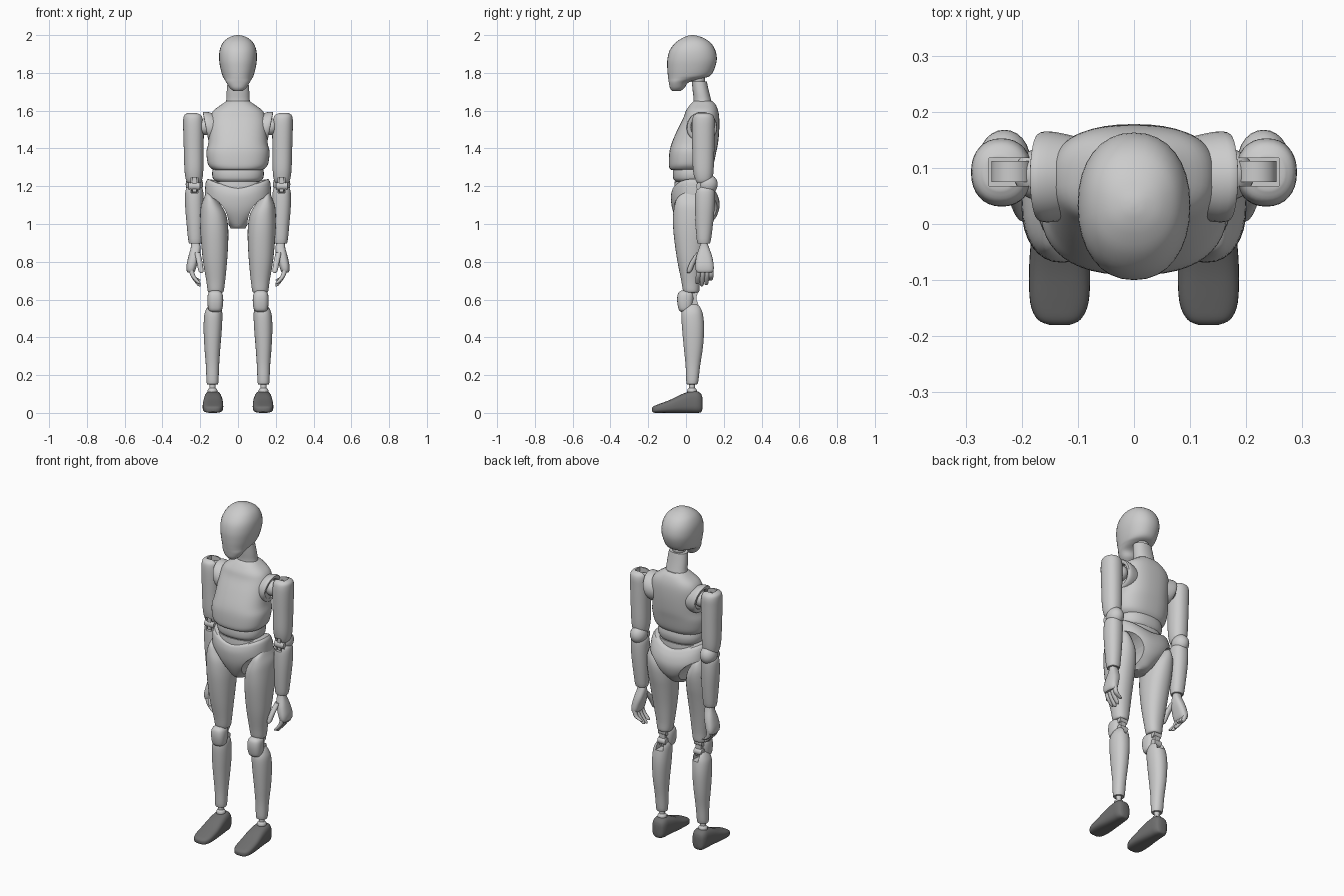
import bpy, bmesh
from math import cos, sin, pi, radians
from mathutils import Matrix


def finish(name, bm, mirror):
    bmesh.ops.recalc_face_normals(bm, faces=bm.faces)
    me = bpy.data.meshes.new(name)
    bm.to_mesh(me)
    bm.free()
    ob = bpy.data.objects.new(name, me)
    bpy.context.collection.objects.link(ob)
    if mirror:
        mirrored.append(ob)
    return ob


def spline(p, u):
    """Catmull-Rom value through the ring list at u."""
    i = min(int(u), len(p) - 2)
    t = u - i
    a, b, c, d = p[max(i - 1, 0)], p[i], p[i + 1], p[min(i + 2, len(p) - 1)]
    return [y + t * ((z - x) / 2 + t * (x - 2.5 * y + 2 * z - w / 2 + t * (1.5 * (y - z) + (w - x) / 2)))
            for x, y, z, w in zip(a, b, c, d)]


def loft(name, rings, axis='Z', power=2.2, steps=4, seg=32, tilt=0, lift=0, mirror=False):
    """Skin rings (t, a0, a1, b0, b1) of superellipses stacked along an axis."""
    bm = bmesh.new()
    place = {'Z': lambda a, b, t: (a, b, t), 'Y': lambda a, b, t: (a, t, b), 'X': lambda a, b, t: (t, a, b)}[axis]
    n = (len(rings) - 1) * steps
    loops, mids = [], []
    for k in range(n + 1):
        t, a0, a1, b0, b1 = spline(rings, k / steps)
        loop = []
        for j in range(seg):
            c, s = cos(2 * pi * j / seg), sin(2 * pi * j / seg)
            ca = abs(c) ** (2 / power) * (1 if c > 0 else -1)
            sb = abs(s) ** (2 / power) * (1 if s > 0 else -1)
            b_off = sb * (b1 - b0) / 2
            tt = t + tilt * b_off + lift * k / n * abs(ca) ** 1.5
            loop.append(bm.verts.new(place((a0 + a1) / 2 + ca * (a1 - a0) / 2, (b0 + b1) / 2 + b_off, tt)))
        loops.append(loop)
        mids.append(place((a0 + a1) / 2, (b0 + b1) / 2, t + lift * k / n * 0.5))
    for p, q in zip(loops, loops[1:]):
        for j in range(seg):
            bm.faces.new((p[j], p[(j + 1) % seg], q[(j + 1) % seg], q[j]))
    for loop, m in ((loops[0], mids[0]), (loops[-1], mids[-1])):
        v = bm.verts.new(m)
        for j in range(seg):
            bm.faces.new((loop[j], loop[(j + 1) % seg], v))
    return finish(name, bm, mirror)


def ball(name, loc, radii, mirror=True):
    bm = bmesh.new()
    bmesh.ops.create_uvsphere(bm, u_segments=24, v_segments=16, radius=1,
                              matrix=Matrix.Translation(loc) @ Matrix.Diagonal((*radii, 1)))
    return finish(name, bm, mirror)


def box(name, lo, hi, mirror=True):
    bm = bmesh.new()
    mid = [(a + b) / 2 for a, b in zip(lo, hi)]
    size = [b - a for a, b in zip(lo, hi)]
    bmesh.ops.create_cube(bm, size=1, matrix=Matrix.Translation(mid) @ Matrix.Diagonal((*size, 1)))
    return finish(name, bm, mirror)


def rod(name, axis, t0, t1, a, b, r, mirror=True):
    return loft(name, [(t, a - r, a + r, b - r, b + r) for t in (t0, t1)], axis, 2, 1, 40, mirror=mirror)


def cut(ob, cutter):
    m = ob.modifiers.new("cut", 'BOOLEAN')
    m.operation, m.solver, m.object = 'DIFFERENCE', 'EXACT', cutter
    bpy.context.view_layer.objects.active = ob
    bpy.ops.object.modifier_apply(modifier=m.name)
    bpy.data.objects.remove(cutter)


def sym(rows):
    return [(z, -x, x, y0, y1) for z, x, y0, y1 in rows]


mirrored = []

# Head and neck
loft("head", sym([(1.703, .022, -.072, -.03), (1.72, .043, -.085, -.008), (1.75, .062, -.091, .015),
                  (1.77, .074, -.094, .085), (1.785, .082, -.096, .128), (1.82, .092, -.099, .15),
                  (1.87, .1, -.099, .163), (1.92, .097, -.086, .155), (1.96, .08, -.055, .13),
                  (1.985, .052, -.018, .092), (1.997, .022, .012, .056), (2.0, .004, .03, .038)]))
loft("neck", sym([(1.6, .075, .03, .15), (1.65, .063, .04, .135), (1.7, .06, .036, .122), (1.755, .055, .03, .11)]))
ball("neck_joint", (0, .065, 1.765), (.038, .036, .036), False)

# Torso
loft("chest", sym([(1.287, .128, -.078, .125), (1.295, .143, -.087, .135), (1.32, .16, -.091, .147),
                   (1.38, .167, -.088, .16), (1.43, .157, -.075, .17), (1.5, .153, -.045, .176),
                   (1.56, .148, -.015, .176), (1.6, .13, .0, .17), (1.632, .088, .022, .157),
                   (1.65, .062, .04, .14)]), power=2.5, seg=48)
loft("upper_belly", sym([(1.225, .118, -.055, .125), (1.24, .132, -.067, .133), (1.27, .137, -.07, .137),
                         (1.31, .13, -.065, .13)]), lift=0, power=2.4)
loft("lower_belly", sym([(1.13, .125, -.055, .12), (1.18, .132, -.062, .13), (1.225, .128, -.06, .13)]), power=2.4)

# Pelvis with round leg openings
pelvis = loft("pelvis", sym([(.975, .038, -.015, .085), (.988, .05, -.032, .115), (1.03, .1, -.055, .155),
                             (1.07, .15, -.07, .173), (1.11, .173, -.078, .178), (1.15, .174, -.08, .168),
                             (1.18, .17, -.073, .15), (1.188, .16, -.065, .14)]), lift=.05, power=2.3, seg=48)
for side in (-1, 1):
    cut(pelvis, rod("leg_opening_cutter", 'Y', -.4, .4, side * .205, 1.0, .155, False))

# Legs
loft("thigh", [(.636, .085, .15, -.005, .06), (.645, .076, .16, -.015, .07), (.7, .068, .168, -.025, .075),
               (.8, .058, .185, -.045, .09), (.9, .052, .195, -.06, .11), (.98, .052, .2, -.068, .128),
               (1.05, .063, .2, -.068, .138), (1.1, .09, .195, -.06, .135), (1.14, .12, .18, -.045, .12),
               (1.165, .145, .17, -.01, .09)], mirror=True)
loft("kneecap", [(.535, .1, .142, -.025, .015), (.548, .084, .157, -.039, .03), (.595, .078, .162, -.047, .04),
                 (.632, .083, .158, -.042, .04), (.647, .1, .142, -.025, .03)], power=2.6, mirror=True)
box("knee_link", (.102, -.01, .55), (.138, .055, .66))
rod("knee_pin_upper", 'X', .095, .145, .04, .63, .02)
rod("knee_pin_lower", 'X', .095, .145, .045, .575, .02)
shin = loft("shin", [(.153, .112, .158, .012, .053), (.16, .104, .166, .002, .064), (.25, .1, .17, -.002, .075),
                     (.35, .093, .178, -.012, .09), (.45, .085, .182, -.021, .096), (.52, .083, .178, -.024, .09),
                     (.555, .087, .165, -.015, .08), (.575, .1, .15, .005, .065)], mirror=True)
cut(shin, box("knee_slot_cutter", (.1, .03, .53), (.14, .12, .65), False))
rod("ankle", 'Z', .09, .17, .135, .032, .016)
ball("ankle_joint", (.135, .032, .115), (.026, .026, .022))

# Feet
foot = loft("foot", [(-.18, .115, .15, .008, .026), (-.17, .095, .172, .001, .036), (-.14, .081, .185, 0, .048),
                     (-.08, .078, .187, 0, .071), (-.02, .081, .183, 0, .1), (.03, .086, .179, 0, .115),
                     (.06, .09, .176, 0, .114), (.08, .1, .166, .004, .1), (.087, .117, .15, .02, .08)],
            axis='Y', power=3, mirror=True)
dark = bpy.data.materials.new("dark_grey")
dark.diffuse_color = (.16, .16, .16, 1)
foot.data.materials.append(dark)

# Shoulders: tilted hollow collar and ball
loft("shoulder_collar", [(.1, .015, .155, 1.44, 1.58), (.14, .004, .164, 1.43, 1.592), (.165, .004, .164, 1.432, 1.594),
                         (.171, .012, .156, 1.44, 1.586), (.168, .025, .143, 1.453, 1.573),
                         (.145, .03, .138, 1.458, 1.568)], axis='X', power=2, steps=2, tilt=.2, mirror=True)
ball("shoulder_joint", (.172, .088, 1.515), (.042, .045, .045))
rod("shoulder_disc", 'Y', .075, .112, .218, 1.53, .036)

# Upper arms, slotted at the top and at the elbow
upper_arm = loft("upper_arm", [(1.212, .21, .255, .065, .118), (1.222, .195, .27, .052, .134),
                               (1.25, .187, .279, .043, .142), (1.3, .183, .284, .036, .147),
                               (1.4, .182, .287, .033, .15), (1.5, .181, .29, .031, .152),
                               (1.55, .183, .29, .033, .152), (1.575, .19, .285, .041, .143),
                               (1.587, .21, .268, .06, .122)], mirror=True)
cut(upper_arm, box("shoulder_slot_cutter", (.15, .068, 1.48), (.258, .118, 1.65), False))
cut(upper_arm, box("elbow_slot_upper_cutter", (.212, 0, 1.18), (.25, .09, 1.245), False))

# Elbows
ball("elbow_cap", (.231, .115, 1.21), (.046, .053, .053))
box("elbow_link", (.22, .058, 1.17), (.242, .12, 1.25))
rod("elbow_pin", 'X', .2, .262, .075, 1.2, .022)

# Forearms
forearm = loft("forearm", [(.898, .2, .252, .068, .12), (.906, .19, .262, .058, .13), (1.0, .185, .272, .05, .143),
                           (1.1, .183, .28, .047, .152), (1.17, .184, .279, .05, .153),
                           (1.195, .194, .268, .062, .146), (1.203, .21, .252, .08, .13)], mirror=True)
cut(forearm, box("elbow_slot_lower_cutter", (.212, 0, 1.165), (.25, .09, 1.25), False))

# Hands
loft("palm", [(.905, .205, .247, .078, .112), (.875, .198, .25, .07, .122), (.83, .203, .262, .055, .138),
              (.785, .216, .272, .049, .146), (.755, .226, .272, .052, .146), (.742, .235, .266, .062, .135)],
     power=2.6, mirror=True)


def finger(name, base, mid, tip, r):
    pts = [(base, r), (mid, r), ([a * .2 + b * .8 for a, b in zip(mid, tip)], r * .85), (tip, r * .3)]
    loft(name, [(z, x - q, x + q, y - q, y + q) for (x, y, z), q in pts], seg=14, mirror=True)


for i, (y, tip_y, tip_z) in enumerate([(.066, .06, .682), (.09, .083, .67), (.113, .107, .676), (.135, .13, .7)]):
    finger("finger_%d" % (i + 1), (.25, y, .77), (.238, y - .002, .725), (.203, tip_y, tip_z), .0125)
finger("thumb", (.215, .07, .85), (.203, .035, .795), (.194, .013, .74), .0155)

# Smooth shading and mirrored limbs
for ob in bpy.data.objects:
    bpy.ops.object.select_all(action='DESELECT')
    ob.select_set(True)
    bpy.context.view_layer.objects.active = ob
    bpy.ops.object.shade_smooth_by_angle(angle=radians(40))
for ob in mirrored:
    ob.modifiers.new("mirror", 'MIRROR').use_clip = False
